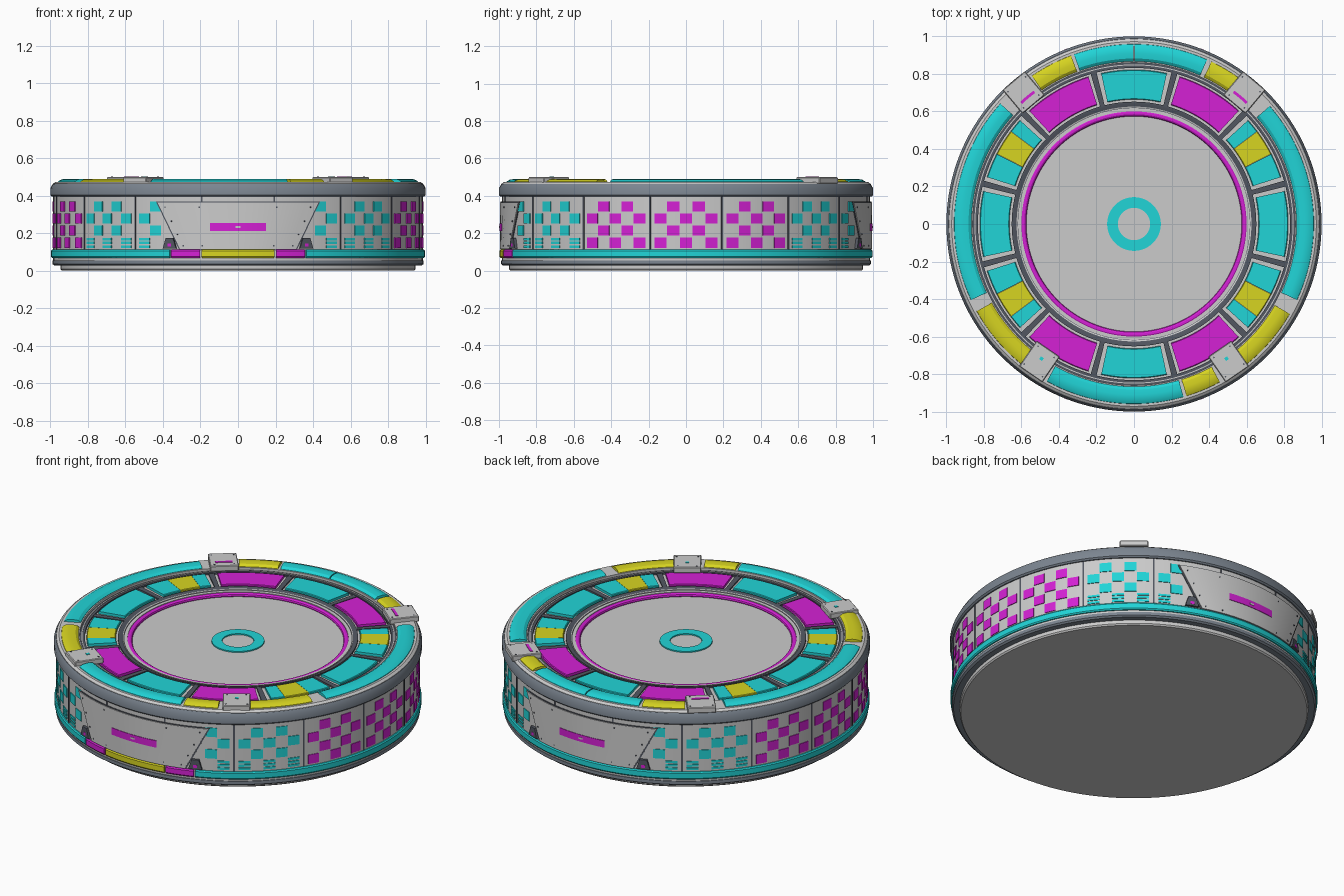
import bpy, bmesh, math
from mathutils import Matrix

if "Cube" in bpy.data.objects:
    bpy.data.objects.remove(bpy.data.objects["Cube"])


def colour(name, r, g, b):
    m = bpy.data.materials.new(name)
    m.diffuse_color = (r, g, b, 1)
    m.use_nodes = True
    m.node_tree.nodes["Principled BSDF"].inputs["Base Color"].default_value = m.diffuse_color
    return m


GREY = colour("light grey", .60, .60, .60)
SLATE = colour("slate", .20, .235, .28)
DARK = colour("dark slate", .085, .095, .12)
CYAN = colour("cyan", .015, .66, .68)
MAGENTA = colour("magenta", .66, .015, .66)
YELLOW = colour("yellow", .68, .66, .015)


def sweep(bm, profile, a0=0, a1=360, skew=0):
    """Sweep a closed (r, z) profile about z; skew widens the arc with height."""
    full = a1 - a0 >= 360
    n = 128 if full else max(2, math.ceil((a1 - a0) / 2.8))
    mid, half = (a0 + a1) / 2, (a1 - a0) / 2
    zmin = min(z for r, z in profile)
    rings = []
    for i in range(n if full else n + 1):
        t = 2 * i / n - 1
        ring = []
        for r, z in profile:
            a = math.radians(mid + t * (half + skew * (z - zmin)))
            ring.append(bm.verts.new((r * math.cos(a), r * math.sin(a), z)))
        rings.append(ring)
    k = len(profile)
    for i in range(n):
        p, q = rings[i], rings[(i + 1) % len(rings)]
        for j in range(k):
            bm.faces.new((p[j], q[j], q[(j + 1) % k], p[(j + 1) % k]))
    if not full:
        bm.faces.new(rings[0])
        bm.faces.new(rings[-1])


def finish(name, bm, mat):
    bmesh.ops.remove_doubles(bm, verts=bm.verts, dist=1e-5)
    bmesh.ops.recalc_face_normals(bm, faces=bm.faces)
    me = bpy.data.meshes.new(name)
    bm.to_mesh(me)
    bm.free()
    me.materials.append(mat)
    for p in me.polygons:
        p.use_smooth = True
    me.set_sharp_from_angle(angle=math.radians(30))
    ob = bpy.data.objects.new(name, me)
    bpy.context.collection.objects.link(ob)
    return ob


def part(name, mat, *arcs):
    bm = bmesh.new()
    for arc in arcs:
        sweep(bm, *arc)
    return finish(name, bm, mat)


def rect(r0, r1, z0, z1):
    return [(r0, z0), (r1, z0), (r1, z1), (r0, z1)]


# Drum body, from the foot upwards
part("base_plate", GREY, ([(0, 0), (.94, 0), (.947, .008), (.947, .03), (0, .03)],))
part("base_flange", SLATE, ([(.90, .028), (.98, .028), (.99, .036), (.99, .055), (.90, .055)],))
part("drum_wall", GREY, ([(.88, .05), (.985, .05), (.985, .405), (.88, .405)],))
part("top_rim", SLATE, ([(.90, .395), (.992, .395), (1, .403), (1, .44), (.988, .462), (.90, .462)],))
part("shoulder_ring", GREY,
     ([(.86, .44), (.986, .44), (.986, .464), (.972, .474), (.86, .474)],))
part("deck", GREY, (rect(.60, .87, .40, .45),))

# Foot band: cyan all round, with a yellow and magenta stretch in front
band = [(.97, .068), (.992, .068), (.997, .075), (.997, .105), (.992, .112), (.97, .112)]
part("foot_band", CYAN, (band, -68.5, 248.5))
part("foot_band_front", YELLOW, (band, -101.2, -78.8))
part("foot_band_corner", MAGENTA, (band, -78.2, -69), (band, -111, -101.8))

# Wall seams and checkered panels
part("wall_seams", DARK, *[(rect(.98, .988, .11, .40), a - .25, a + .25)
                           for a in [11.25 + 22.5 * i for i in range(16)]])


def checker(centre, cols=range(5), striped=False):
    cells = []
    for row in range(4):
        for col in cols:
            if (row + col) % 2:
                continue
            a = centre + (col - 2) * 3.95
            z = .122 + row * .0645
            if striped and row == 0:
                for k in range(3):
                    cells.append((rect(.98, .989, z + k * .02, z + k * .02 + .013), a - 1.9, a + 1.9))
            else:
                cells.append((rect(.98, .989, z, z + .054), a - 1.9, a + 1.9))
    return cells


cells = []
for side in (0, 180):
    for off in (-22.5, 0, 22.5):
        cells += checker(side + off)
part("magenta_checkers", MAGENTA, *cells)
cells = []
for side in (0, 180):
    for s in (-1, 1):
        cells += checker(side + s * 45, striped=True)
        cells += checker(side + s * 67.5, (0, 1) if s > 0 else (3, 4), True)
part("cyan_checkers", CYAN, *cells)

# Front and back hatches with slot, rivets and corner clips
for side, c in (("front", -90), ("back", 90)):
    part(side + "_hatch_edge", DARK, (rect(.98, .991, .112, .368), c - 18.5, c + 18.5, 30))
    part(side + "_hatch", GREY, (rect(.98, .995, .116, .364), c - 18.1, c + 18.1, 30))
    part(side + "_hatch_slot", MAGENTA, (rect(.99, .998, .212, .253), c - 8.6, c + 8.6))
    part(side + "_hatch_tag", GREY, (rect(.99, .9995, .227, .238), c - .8, c + .8))
    part(side + "_hatch_rivets", DARK,
         *[(rect(.99, .997, z, z + .007), c + s * a - .2, c + s * a + .2)
           for s in (-1, 1) for z, a in ((.13, 11), (.13, 17), (.19, 19), (.26, 21), (.335, 12), (.335, 23))])
    part(side + "_clips", DARK,
         *[(rect(.975, 1, .118, .175), c + s * 21.5 - 2.2, c + s * 21.5 + 2.2, -18) for s in (-1, 1)])
    part(side + "_clip_buttons", MAGENTA,
         *[(rect(.99, 1.001, .128, .145), c + s * 21.5 - .6, c + s * 21.5 + .6) for s in (-1, 1)])

# Outer padded ring on top
pad = [(.865, .455), (.867, .476), (.882, .487), (.91, .490), (.94, .487), (.958, .477), (.966, .455)]
part("outer_pads_cyan", CYAN, *[(pad, a, b) for a, b in
     ((-25, 41), (66, 89.8), (90.2, 109.5), (138, 205), (241, 286))])
part("outer_pads_yellow", YELLOW, *[(pad, a, b) for a, b in
     ((-52, -30), (-73, -61.5), (-151, -128), (110.5, 124.6), (54, 64.5))])

# Corner brackets
for name, ang, rc, size in (("front_right", -55.5, .89, .15), ("front_left", -124.5, .89, .15),
                            ("back_right", 50, .915, .155), ("back_left", 130, .915, .155)):
    turn = Matrix.Rotation(math.radians(ang), 4, 'Z')
    bm = bmesh.new()
    bmesh.ops.create_cube(bm, size=1, matrix=turn @ Matrix.Translation((rc, 0, .482))
                          @ Matrix.Diagonal((.165, size, .034, 1)))
    bmesh.ops.bevel(bm, geom=bm.edges[:], offset=.004, segments=1, affect='EDGES')
    finish(name + "_bracket", bm, GREY)
    if "back" in name:
        part(name + "_bracket_slot", MAGENTA, (rect(.875, .89, .495, .502), ang - 3, ang + 3))
    else:
        part(name + "_bracket_light", CYAN, (rect(.862, .88, .495, .502), ang - .6, ang + .6))
    part(name + "_bracket_rivets", DARK,
         *[(rect(r, r + .008, .495, .501), ang + s * 3.6 - .25, ang + s * 3.6 + .25)
           for s in (-1, 1) for r in (rc - .065, rc + .055)])

# Middle ring: trims, dividers and twelve coloured panels
part("outer_trim", DARK, (rect(.832, .866, .44, .460),))
part("outer_trim_line", GREY, (rect(.846, .851, .45, .463),))
part("inner_trim", DARK, ([(.603, .42), (.652, .42), (.652, .460), (.642, .460), (.603, .444)],))
part("inner_trim_line", GREY, ([(.620, .44), (.626, .44), (.626, .457), (.620, .455)],))
part("dividers", DARK, *[(rect(.65, .834, .44, .458), a - 1.1, a + 1.1) for a in range(15, 360, 30)])
tile = [(.664, .445), (.822, .445), (.822, .462), (.818, .465), (.668, .465), (.664, .462)]
cyan, yellow, magenta = [], [], []
for a in range(0, 360, 30):
    if a % 90 == 0:
        cyan.append((tile, a - 12.3, a + 12.3))
    elif a in (60, 120, 240, 300):
        magenta.append((tile, a - 12.8, a + 12.8))
    else:
        m = a + (2 if a in (30, 210) else -2)
        cyan += [(tile, a - 12.3, m - 5), (tile, m + 5, a + 12.3)]
        yellow.append((tile, m - 4.9, m + 4.9))
part("deck_panels_cyan", CYAN, *cyan)
part("deck_panels_yellow", YELLOW, *yellow)
part("deck_panels_magenta", MAGENTA, *magenta)

# Central disc, glowing ring and hub
part("centre_disc", GREY, (rect(0, .61, .40, .432),))
part("disc_ring", MAGENTA, ([(.590 + .016 * math.cos(t * math.pi / 5), .436 + .014 * math.sin(t * math.pi / 5))
                             for t in range(10)],))
part("hub_ring", CYAN, (rect(.086, .143, .425, .439),))
